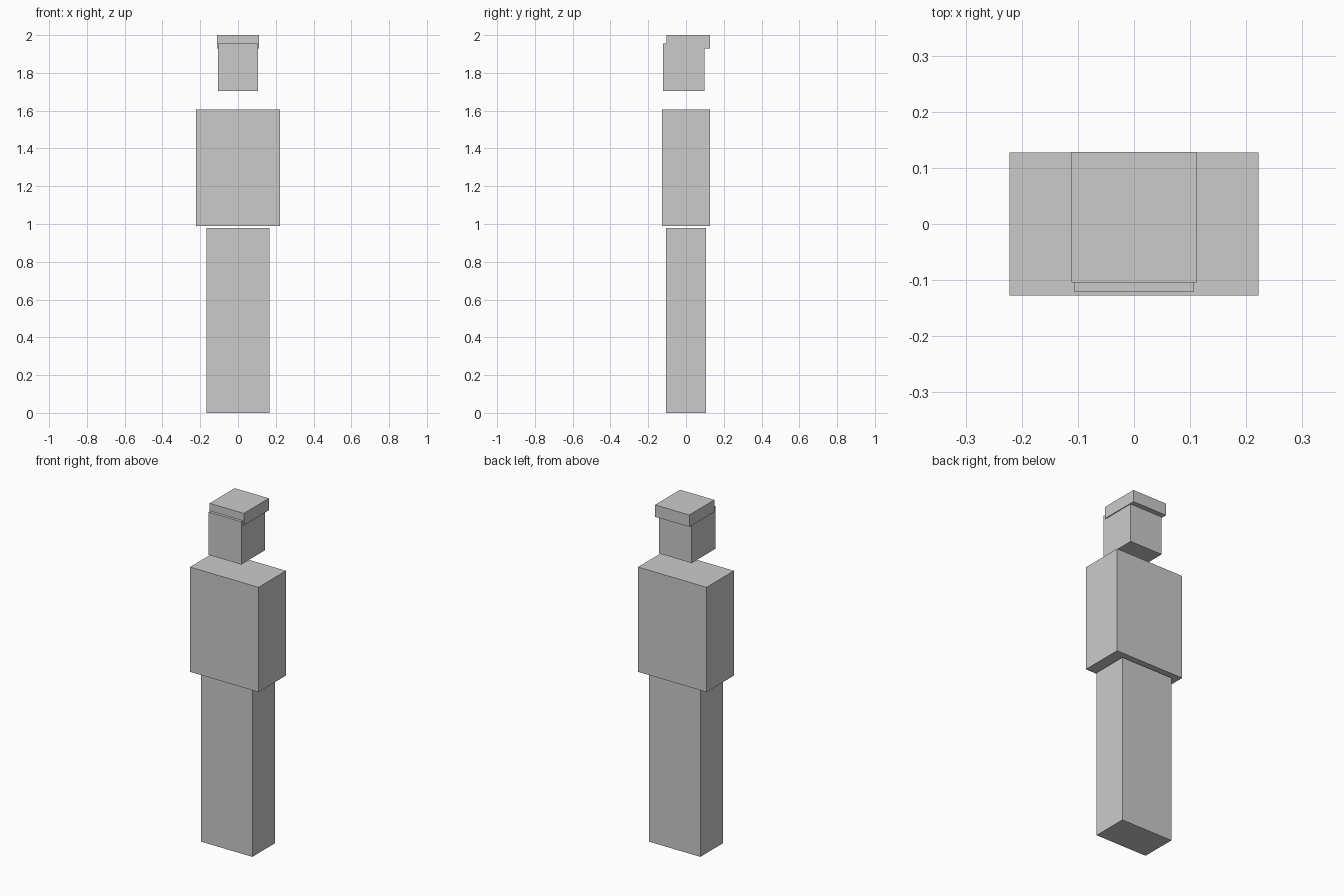
import bpy
import bmesh
from mathutils import Vector

if "Cube" in bpy.data.objects:
    bpy.data.objects.remove(bpy.data.objects["Cube"])


def box(name, lo, hi):
    """Closed flat-shaded box between two opposite corners."""
    lo, hi = Vector(lo), Vector(hi)
    size, centre = hi - lo, (lo + hi) / 2
    bm = bmesh.new()
    bmesh.ops.create_cube(bm, size=1)
    bmesh.ops.scale(bm, vec=size, verts=bm.verts)
    mesh = bpy.data.meshes.new(name)
    bm.to_mesh(mesh)
    bm.free()
    obj = bpy.data.objects.new(name, mesh)
    obj.location = centre
    bpy.context.collection.objects.link(obj)
    return obj


# Joined legs
box("legs", (-0.167, -0.105, 0), (0.167, 0.105, 0.98))
# Torso, floating just above the legs
box("torso", (-0.222, -0.127, 0.99), (0.222, 0.127, 1.605))
# Head, face slightly forward of the hair
box("head", (-0.106, -0.121, 1.705), (0.106, 0.099, 1.956))
# Flat hair cap overhanging the back of the head
box("hair_cap", (-0.111, -0.104, 1.93), (0.111, 0.128, 2.0))
